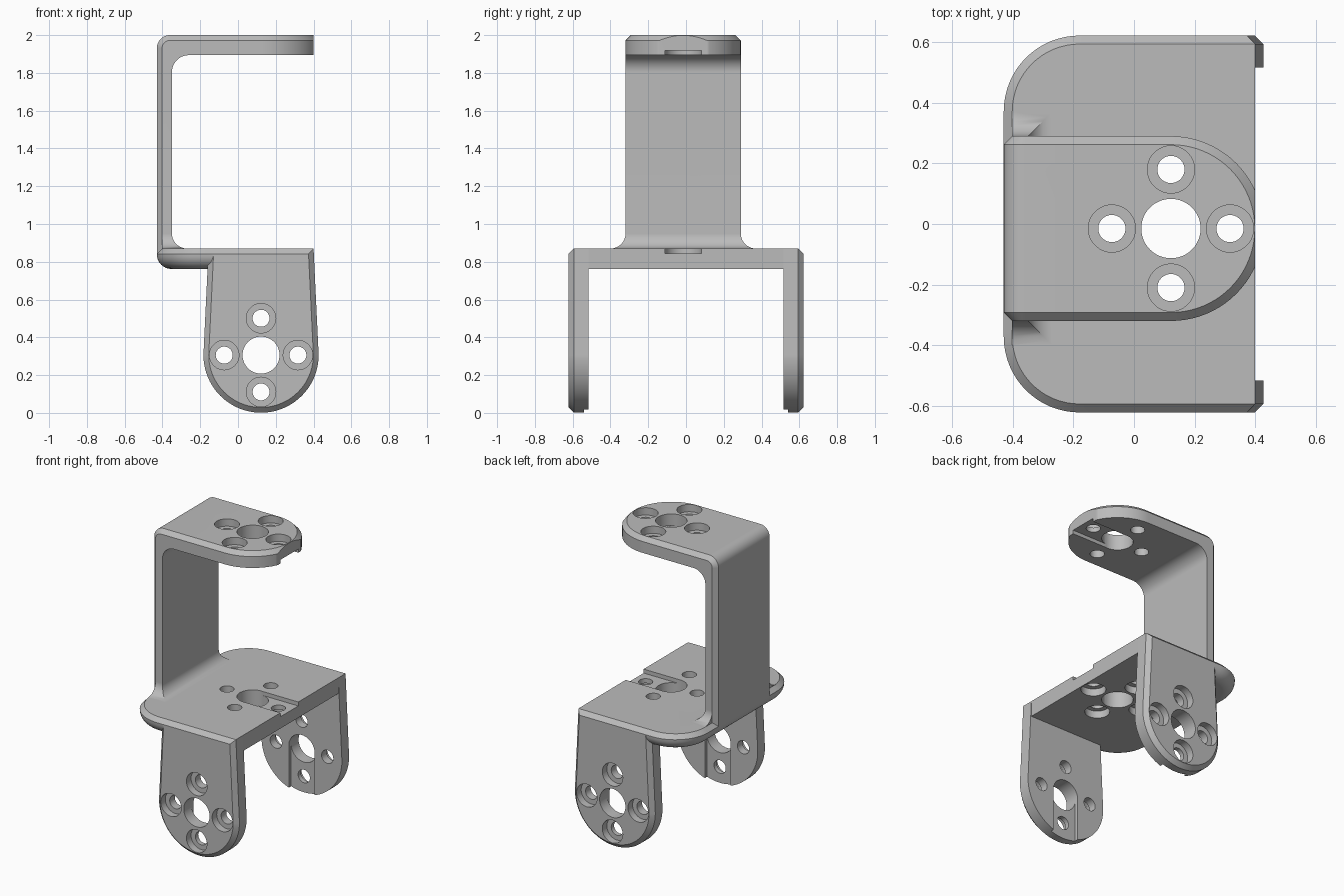
import bpy, bmesh
from math import sin, cos, pi, radians
from mathutils import Matrix, Vector

if "Cube" in bpy.data.objects:
    bpy.data.objects.remove(bpy.data.objects["Cube"])

grey = bpy.data.materials.new("plain grey")
grey.use_nodes = True
grey.diffuse_color = (0.5, 0.5, 0.5, 1)
grey.node_tree.nodes["Principled BSDF"].inputs["Base Color"].default_value = grey.diffuse_color

EDGE = 0.028      # outer chamfer
THICK = 0.106     # plate thickness
ARM_Y = -0.015    # centre line of the arm
HUB_X = 0.122     # centre of the hole pattern
DEPTH_Y = 0.622   # half depth of the bracket
END_X = 0.4       # flat front end


def arc(cx, cy, r, a0, a1, n=10):
    return [(cx + r * cos(radians(a0 + (a1 - a0) * i / n)),
             cy + r * sin(radians(a0 + (a1 - a0) * i / n))) for i in range(n + 1)]


def inset(outline, d):
    """Mitred inset of a counter-clockwise outline."""
    pts, out = [Vector(p) for p in outline], []
    for i, p in enumerate(pts):
        a, b = (p - pts[i - 1]).normalized(), (pts[(i + 1) % len(pts)] - p).normalized()
        na, nb = Vector((-a.y, a.x)), Vector((-b.y, b.x))
        out.append(p + (na + nb) * d / (1 + na.dot(nb)))
    return out


def loft(name, rings, cuts=()):
    """Solid through rings of points, optionally trimmed by planes."""
    bm = bmesh.new()
    rows = [[bm.verts.new(p) for p in ring] for ring in rings]
    n = len(rows[0])
    for a, b in zip(rows, rows[1:]):
        for i in range(n):
            j = (i + 1) % n
            bm.faces.new((a[i], a[j], b[j], b[i]))
    bm.faces.new(rows[0])
    bm.faces.new(rows[-1])
    for co, no in cuts:
        bmesh.ops.bisect_plane(bm, geom=bm.verts[:] + bm.edges[:] + bm.faces[:],
                               plane_co=co, plane_no=no, clear_outer=True)
        bmesh.ops.holes_fill(bm, edges=[e for e in bm.edges if e.is_boundary])
    bmesh.ops.recalc_face_normals(bm, faces=bm.faces)
    mesh = bpy.data.meshes.new(name)
    bm.to_mesh(mesh)
    bm.free()
    mesh.materials.append(grey)
    ob = bpy.data.objects.new(name, mesh)
    bpy.context.collection.objects.link(ob)
    return ob


def prism(name, outline, layers, frame, cuts=()):
    """Stack of inset outlines; layers are (inset, depth)."""
    return loft(name, [[frame @ Vector((p[0], p[1], w)) for p in inset(outline, d)]
                       for d, w in layers], cuts)


def make_frame(origin, u, v, w):
    m = Matrix((u, v, w)).transposed().to_4x4()
    m.translation = origin
    return m


def combine(target, tool, operation):
    mod = target.modifiers.new(operation.lower(), "BOOLEAN")
    mod.operation, mod.object, mod.solver = operation, tool, "EXACT"
    bpy.context.view_layer.objects.active = target
    bpy.ops.object.modifier_apply(modifier=mod.name)
    bpy.data.objects.remove(tool)


def tongue(back, half):
    """Round-ended outline; the round end points along +u."""
    return arc(0, 0, 0.305, -90, 90, 40) + [(back, half), (back, -half)]


X, Y, Z = Vector((1, 0, 0)), Vector((0, 1, 0)), Vector((0, 0, 1))
end_cut = ((END_X, 0, 0), X)
chamfered = [(EDGE, 0), (0, EDGE), (0, THICK)]

# Frames on the outer faces: u follows the slot, w goes into the plate
top = make_frame((HUB_X, ARM_Y, 2.0), X, Y, -Z)
middle = make_frame((HUB_X, ARM_Y, 0.762), X, Y, Z)
legs = [make_frame((HUB_X, s * DEPTH_Y, 0.306), -Z, X, -s * Y) for s in (-1, 1)]

# Middle plate: round back corners, rounded underside, chamfered top
r, bend = 0.25, 0.078
outline = [(0.6, -DEPTH_Y), (0.6, DEPTH_Y)]
outline += arc(-0.43 + r, DEPTH_Y - r, r, 90, 180, 16)
outline += arc(-0.43 + r, r - DEPTH_Y, r, 180, 270, 16)
layers = [(bend * (1 - sin(i * pi / 16)), bend * (1 - cos(i * pi / 16))) for i in range(9)]
layers += [(0, 0.108 - EDGE), (EDGE, 0.108)]
corner_cuts = [((END_X, s * (DEPTH_Y - EDGE), 0), (1, s, 0)) for s in (-1, 1)]
bracket = prism("bracket", outline, layers, Matrix.Translation((0, 0, 0.762)),
                [end_cut] + corner_cuts)

# Legs
for f in legs:
    combine(bracket, prism("leg", tongue(-0.564, 0.278), chamfered, f), "UNION")

# Upright wall bending into the top, chamfered on its outer edges
outer = [(-0.43, 0.84)] + arc(-0.36, 1.93, 0.07, 180, 90) + [(0.05, 2.0)]
inner = [(-0.35, 0.84)] + arc(-0.26, 1.804, 0.09, 180, 90) + [(0.05, 2.0 - THICK)]
angles = [180] + [180 - 9 * i for i in range(11)] + [90]
y0, y1 = ARM_Y - 0.305, ARM_Y + 0.305
rings = []
for (ox, oz), (ix, iz), a in zip(outer, inner, angles):
    sx, sz = ox - EDGE * cos(radians(a)), oz - EDGE * sin(radians(a))
    rings.append([(ix, y0, iz), (sx, y0, sz), (ox, y0 + EDGE, oz),
                  (ox, y1 - EDGE, oz), (sx, y1, sz), (ix, y1, iz)])
combine(bracket, loft("wall", rings), "UNION")

# Round-ended top plate
combine(bracket, prism("top_plate", tongue(-0.2, 0.305), chamfered, top, [end_cut]), "UNION")

# Concave fillet around the foot of the wall
r = 0.08
layers = [(-r, -0.02)] + [(-r * (1 - sin(i * pi / 16)), r * (1 - cos(i * pi / 16)))
                          for i in range(9)]
foot = [(-0.6, y0), (-0.35, y0), (-0.35, y1), (-0.6, y1)]
combine(bracket, prism("wall_fillet", foot, layers, Matrix.Translation((0, 0, 0.87)),
                       [((EDGE - 0.43, 0, 0), -X)]), "UNION")

# Hub hole, counterbored screw holes and inner slot in every plate
for f in [top, middle] + legs:
    hub = prism("hub_cutter", arc(0, 0, 0.098, 0, 352.5, 47), [(0, -0.05), (0, 0.2)], f)
    combine(bracket, hub, "DIFFERENCE")
    slot = prism("slot_cutter", [(0, -0.097), (0.5, -0.097), (0.5, 0.097), (0, 0.097)],
                 [(0, THICK - 0.025), (0, 0.15)], f)
    combine(bracket, slot, "DIFFERENCE")
    for u, v in ((1, 0), (-1, 0), (0, 1), (0, -1)):
        bore = prism("screw_cutter", arc(u * 0.195, v * 0.195, 0.078, 0, 350, 35),
                     [(0, -0.05), (0, 0.05), (0.033, 0.05), (0.033, 0.2)], f)
        combine(bracket, bore, "DIFFERENCE")

# Smooth curves with crisp edges
bpy.ops.object.select_all(action="DESELECT")
bracket.select_set(True)
bpy.context.view_layer.objects.active = bracket
bpy.ops.object.shade_smooth_by_angle(angle=radians(25))
weighted = bracket.modifiers.new("weighted_normals", "WEIGHTED_NORMAL")
weighted.keep_sharp = True
